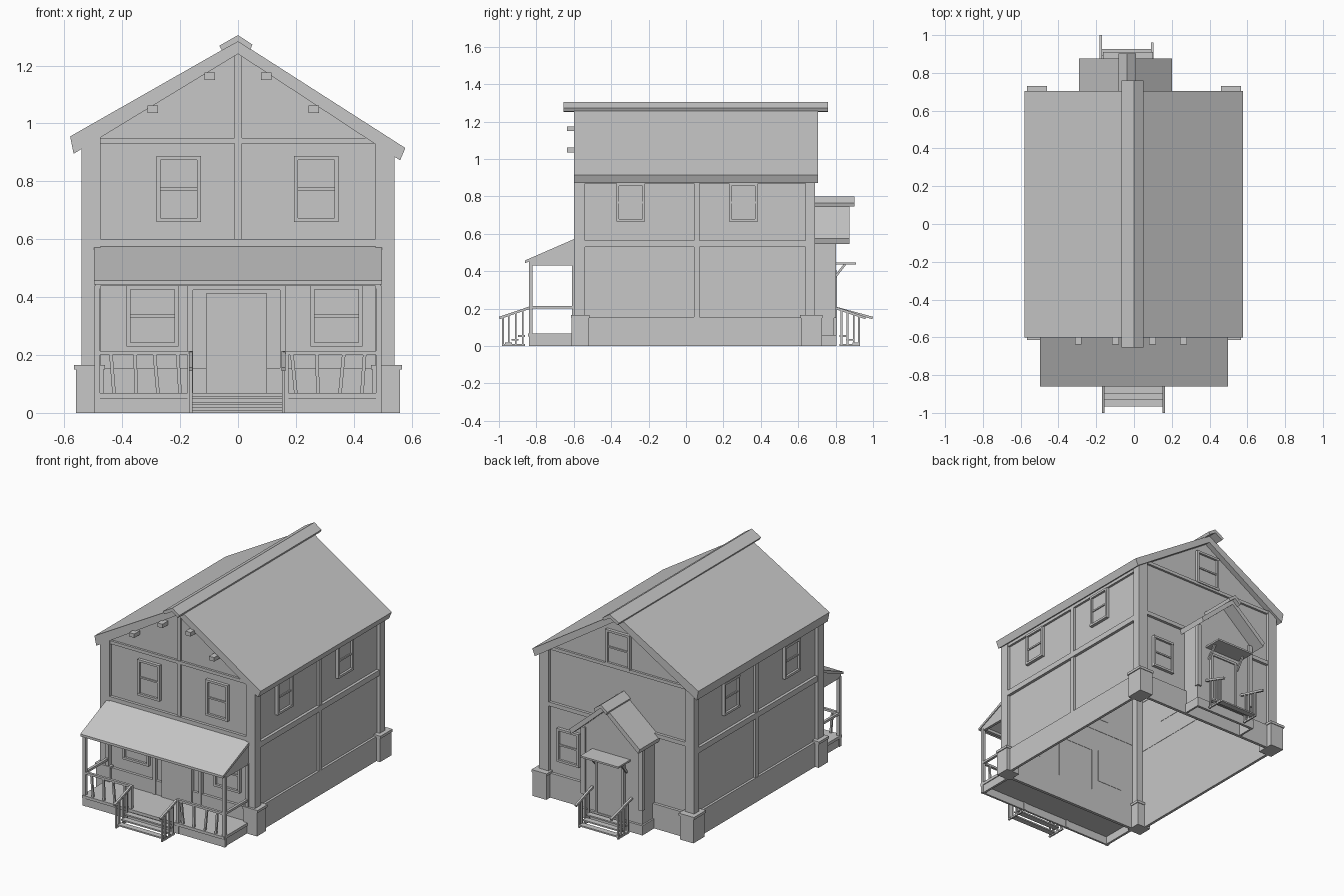
import bpy, bmesh, random
from mathutils import Vector, Matrix

random.seed(4)
if "Cube" in bpy.data.objects:
    bpy.data.objects.remove(bpy.data.objects["Cube"])

grey = bpy.data.materials.new("plain_grey")
grey.use_nodes = True
grey.diffuse_color = (0.57, 0.57, 0.57, 1)
grey.node_tree.nodes["Principled BSDF"].inputs["Base Color"].default_value = (0.57, 0.57, 0.57, 1)


def finish(name, bm):
    bmesh.ops.recalc_face_normals(bm, faces=bm.faces)
    mesh = bpy.data.meshes.new(name)
    bm.to_mesh(mesh)
    bm.free()
    mesh.materials.append(grey)
    obj = bpy.data.objects.new(name, mesh)
    bpy.context.collection.objects.link(obj)
    return obj


def boxes(name, items):
    """One object from boxes given as (x0, x1, y0, y1, z0, z1)."""
    bm = bmesh.new()
    for x0, x1, y0, y1, z0, z1 in items:
        m = Matrix.Translation(((x0 + x1) / 2, (y0 + y1) / 2, (z0 + z1) / 2))
        size = (abs(x1 - x0), abs(y1 - y0), z1 - z0, 1)
        bmesh.ops.create_cube(bm, size=1, matrix=m @ Matrix.Diagonal(size))
    return finish(name, bm)


def bars(name, items, width):
    """One object from square bars running between point pairs."""
    bm = bmesh.new()
    for p, q in items:
        p, q = Vector(p), Vector(q)
        d = q - p
        turn = d.to_track_quat('Z', 'Y').to_matrix().to_4x4()
        m = Matrix.Translation((p + q) / 2) @ turn @ Matrix.Diagonal((width, width, d.length, 1))
        bmesh.ops.create_cube(bm, size=1, matrix=m)
    return finish(name, bm)


def prism(name, profile, a, b, axis='y', walls_only=False):
    """Extrude a profile (x,z along y, or y,z along x) from a to b."""
    bm = bmesh.new()
    place = (lambda u, z, t: (u, t, z)) if axis == 'y' else (lambda u, z, t: (t, u, z))
    face = bm.faces.new([bm.verts.new(place(u, z, a)) for u, z in profile])
    ext = bmesh.ops.extrude_face_region(bm, geom=[face])
    verts = [v for v in ext["geom"] if isinstance(v, bmesh.types.BMVert)]
    bmesh.ops.translate(bm, verts=verts, vec=Vector(place(0, 0, b - a)))
    bmesh.ops.recalc_face_normals(bm, faces=bm.faces)
    if not any(len(e.link_faces) == 2 and face in e.link_faces for e in bm.edges):
        bm.faces.new(face.verts)
    if walls_only:  # hollow below and under the roof
        level = [f for f in bm.faces if abs(f.normal.z) > 0.1]
        bmesh.ops.delete(bm, geom=level, context='FACES')
    return finish(name, bm)


# Wall planes: axis, outward sign, plane position
WALLS = {"front": ('y', -1, -0.58), "back": ('y', 1, 0.67), "left": ('x', 1, 0.52),
         "right": ('x', -1, -0.52), "annex": ('y', 1, 0.79)}


def on_wall(side, u0, u1, z0, z1, depth):
    axis, sign, pos = WALLS[side]
    d0, d1 = sorted((pos - sign * 0.002, pos + sign * depth))
    return (u0, u1, d0, d1, z0, z1) if axis == 'y' else (d0, d1, u0, u1, z0, z1)


def window(name, side, u0, u1, z0, z1):
    t, mid = 0.014, (z0 + z1) / 2
    boxes(name, [on_wall(side, u0, u0 + t, z0, z1, 0.019), on_wall(side, u1 - t, u1, z0, z1, 0.019),
                 on_wall(side, u0, u1, z1 - t, z1, 0.02), on_wall(side, u0, u1, z0, z0 + t, 0.02),
                 on_wall(side, u0, u1, mid - 0.005, mid + 0.005, 0.013),
                 on_wall(side, u0, u1, z0, z1, 0.006)])


# Hollow main body, open underneath, with a foundation skirt
prism("house_walls", [(-0.52, 0), (0.52, 0), (0.52, 0.91), (0, 1.25), (-0.52, 0.935)],
      -0.58, 0.67, walls_only=True)
boxes("foundation", [(s * 0.518, s * 0.535, -0.597, 0.688, 0, 0.155) for s in (-1, 1)]
      + [(-0.535, 0.535, y, y + 0.019, 0, 0.155) for y in (-0.597, 0.669)])
blocks = []
for s in (-1, 1):
    for y0, y1 in ((-0.615, -0.515), (0.61, 0.73)):
        blocks.append((s * 0.465, s * 0.56, y0 + 0.004, y1 - 0.004, 0, 0.15))
        blocks.append((s * 0.46, s * 0.566, y0, y1, 0.15, 0.166))
boxes("corner_blocks", blocks)

# Corner boards and wall trim
for s in (-1, 1):
    for y0, y1 in ((-0.6, -0.54), (0.64, 0.69)):
        prism("corner_board", [(s * 0.475, 0.1), (s * 0.54, 0.1), (s * 0.54, 0.918), (s * 0.475, 0.96)], y0, y1)
trim = []
for side in ("left", "right"):
    trim += [on_wall(side, -0.55, 0.65, 0.53, 0.565, 0.018),
             on_wall(side, 0.042, 0.072, 0.15, 0.9, 0.014),
             on_wall(side, -0.55, 0.65, 0.87, 0.9, 0.014)]
for side in ("front", "back"):
    trim += [on_wall(side, -0.48, 0.48, 0.575, 0.6, 0.018),
             on_wall(side, -0.48, 0.48, 0.93, 0.95, 0.014)]
trim.append(on_wall("front", -0.012, 0.014, 0.6, 1.24, 0.01))
boxes("wall_trim", trim)

# Main roof, gable beams and ridge cap
prism("main_roof", [(-0.58, 0.955), (0, 1.285), (0.578, 0.915), (0.56, 0.872),
                    (0, 1.24), (-0.568, 0.895)], -0.6, 0.705)
prism("ridge_cap", [(-0.065, 1.268), (0, 1.305), (0.05, 1.272), (0.042, 1.255),
                    (0, 1.282), (-0.055, 1.252)], -0.655, 0.76)
boxes("gable_beams", [(x - 0.018, x + 0.018, -0.637, -0.578, z, z + 0.025)
                      for x, z in ((-0.098, 1.15), (0.098, 1.15), (-0.295, 1.036), (0.262, 1.036))])

# Windows
for i, u in enumerate((-0.205, 0.27)):
    window(f"front_upper_window_{i}", "front", u - 0.077, u + 0.077, 0.66, 0.887)
for i, u in enumerate((-0.295, 0.34)):
    window(f"front_lower_window_{i}", "front", u - 0.09, u + 0.09, 0.23, 0.44)
for side in ("left", "right"):
    for i, u in enumerate((-0.295, 0.307)):
        window(f"{side}_window_{i}", side, u - 0.077, u + 0.077, 0.665, 0.87)
window("attic_window", "back", -0.09, 0.08, 0.945, 1.165)
window("back_window", "back", 0.265, 0.42, 0.24, 0.45)

# Front door
boxes("front_door", [on_wall("front", -0.11, 0.1, 0.065, 0.412, 0.026)])
boxes("front_door_frame", [on_wall("front", a, b, z, 0.44, 0.022)
                           for a, b, z in ((-0.175, -0.155, 0.06), (0.145, 0.165, 0.06),
                                           (-0.155, 0.145, 0.425))])

# Porch deck, roof, posts and railing
boxes("porch_deck", [(-0.495, 0.495, -0.845, -0.58, 0.05, 0.068), (-0.49, 0.49, -0.838, -0.825, 0, 0.05)]
      + [(s * 0.475, s * 0.49, -0.83, -0.59, 0, 0.05) for s in (-1, 1)])
prism("porch_roof", [(-0.86, 0.443), (-0.86, 0.458), (-0.58, 0.58), (-0.58, 0.56)],
      -0.497, 0.497, 'x')
for s in (-1, 1):
    prism("porch_gable", [(-0.84, 0.43), (-0.84, 0.455), (-0.58, 0.57), (-0.58, 0.43)],
          s * 0.475, s * 0.492, 'x')
boxes("porch_beam", [(-0.49, 0.49, -0.84, -0.82, 0.438, 0.455)])
boxes("porch_posts", [(s * 0.476, s * 0.496, y - 0.01, y + 0.01, 0, 0.44)
                      for s in (-1, 1) for y in (-0.83, -0.6)]
      + [(s * 0.155, s * 0.175, -0.84, -0.82, 0, 0.212) for s in (-1, 1)])
boxes("porch_rails", [(s * 0.165, s * 0.486, -0.838, -0.822, 0.2, 0.214) for s in (-1, 1)]
      + [(s * 0.478, s * 0.494, -0.83, -0.59, 0.2, 0.214) for s in (-1, 1)])
balusters = []
for s in (-1, 1):
    for i in range(4):
        x = s * (0.2 + 0.076 * i)
        lean = random.uniform(-0.016, 0.016)
        balusters.append(((x, -0.83, 0.065), (x + lean, -0.83, 0.203)))
bars("porch_balusters", balusters, 0.012)


def stairs(name, x0, x1, start, sign, rail_ends, foot):
    """Open treads with a ground runner and a sloping handrail at each side."""
    treads = []
    for i in range(3):
        y, z = start + sign * 0.035 * i, 0.058 - 0.02 * i
        treads.append((x0, x1, y, y + sign * 0.037, z - 0.009, z))
    boxes(name + "_treads", treads)
    rails, rods = [], []
    for x, end in zip((x0, x1), rail_ends):
        run = end - start
        rails.append(((x, start - sign * 0.03, 0.207), (x, end, 0.15)))
        rods.append(((x, start, 0.006), (x, foot, 0.006)))
        for f in (0.1, 0.4, 0.7, 0.95):
            y = start + (foot - start) * f
            rods.append(((x, y, 0), (x, y, 0.197 - 0.045 * (y - start) / run)))
    bars(name + "_handrails", rails, 0.013)
    bars(name + "_rods", rods, 0.01)


stairs("front_stairs", -0.163, 0.157, -0.86, -1, (-0.998, -0.998), -0.985)
stairs("back_stairs", -0.176, 0.097, 0.82, 1, (0.998, 0.96), 0.93)

# Back annex, hollow as well, with its own gable roof
prism("annex_walls", [(-0.25, 0), (0.165, 0), (0.165, 0.58), (-0.04, 0.755), (-0.25, 0.575)],
      0.67, 0.79, walls_only=True)
boxes("annex_corner_boards", [(a, a + 0.03, 0.775, 0.802, 0.15, 0.57) for a in (-0.257, 0.142)])
boxes("annex_base", [(-0.26, 0.175, 0.788, 0.805, 0, 0.06)]
      + [(a, a + 0.012, 0.67, 0.79, 0, 0.06) for a in (-0.26, 0.163)])
prism("annex_roof", [(-0.29, 0.575), (-0.04, 0.785), (0.2, 0.575), (0.19, 0.545),
                     (-0.04, 0.75), (-0.28, 0.545)], 0.67, 0.875)
prism("annex_ridge_cap", [(-0.083, 0.765), (-0.037, 0.8), (0.01, 0.765), (0.004, 0.745),
                          (-0.037, 0.778), (-0.075, 0.745)], 0.67, 0.902)

# Back door with awning on braces
boxes("back_door", [on_wall("annex", -0.115, 0.055, 0.06, 0.39, 0.01)])
boxes("back_door_frame", [on_wall("annex", a, b, z, 0.405, 0.018)
                          for a, b, z in ((-0.13, -0.115, 0.06), (0.055, 0.07, 0.06), (-0.115, 0.055, 0.39))])
prism("back_awning", [(0.785, 0.435), (0.785, 0.446), (0.91, 0.446), (0.91, 0.435)], -0.165, 0.1, 'x')
bars("awning_braces", [((x, 0.79, 0.36), (x, 0.85, 0.437)) for x in (-0.14, 0.078)], 0.012)
